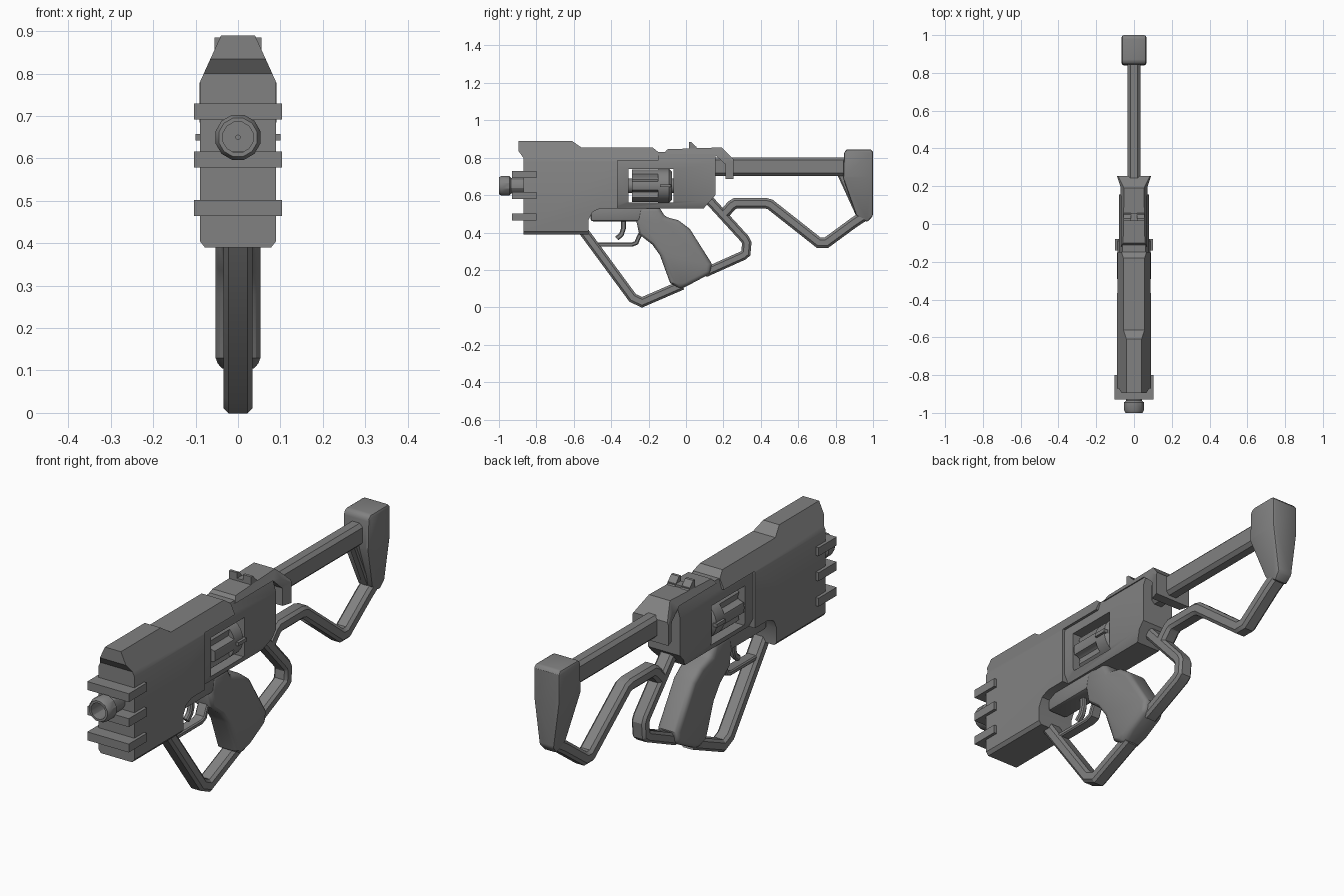
import bpy
import bmesh
import math
from mathutils import Vector

cube = bpy.data.objects.get("Cube")
if cube:
    bpy.data.objects.remove(cube, do_unlink=True)

# One flat gunmetal colour for everything
metal = bpy.data.materials.new("gunmetal grey")
metal.use_nodes = True
COLOUR = (0.22, 0.22, 0.22, 1)
metal.diffuse_color = COLOUR
metal.node_tree.nodes["Principled BSDF"].inputs["Base Color"].default_value = COLOUR


def finish(name, bm):
    """Turn a bmesh into a named, coloured object."""
    bmesh.ops.recalc_face_normals(bm, faces=bm.faces)
    mesh = bpy.data.meshes.new(name)
    bm.to_mesh(mesh)
    bm.free()
    mesh.materials.append(metal)
    obj = bpy.data.objects.new(name, mesh)
    bpy.context.collection.objects.link(obj)
    return obj


def place(axis, a, b, d):
    return {"x": (d, a, b), "y": (a, d, b), "z": (a, b, d)}[axis]


def prism(name, points, axis, low, high):
    """Extrude a flat outline along one axis."""
    bm = bmesh.new()
    ends = [[bm.verts.new(place(axis, a, b, d)) for a, b in points] for d in (low, high)]
    for ring in ends:
        bm.faces.new(ring)
    for i in range(len(points)):
        j = (i + 1) % len(points)
        bm.faces.new((ends[0][i], ends[0][j], ends[1][j], ends[1][i]))
    return finish(name, bm)


def box(name, x, y, z):
    return prism(name, [(y[0], z[0]), (y[1], z[0]), (y[1], z[1]), (y[0], z[1])], "x", *x)


def mirrored(half):
    return half + [(-a, b) for a, b in reversed(half)]


def apply_modifier(obj, mod):
    bpy.context.view_layer.objects.active = obj
    bpy.ops.object.modifier_apply(modifier=mod.name)


def combine(obj, other, operation):
    mod = obj.modifiers.new("cut", "BOOLEAN")
    mod.operation, mod.solver, mod.object = operation, "EXACT", other
    apply_modifier(obj, mod)
    bpy.data.objects.remove(other, do_unlink=True)


def shaped(name, profile, section, axis="y"):
    """Side profile trimmed by a mirrored section along another axis."""
    obj = prism(name, profile, "x", -0.3, 0.3)
    combine(obj, prism("trim", mirrored(section), axis, -2, 2), "INTERSECT")
    return obj


def bevel(obj, width, segments):
    mod = obj.modifiers.new("round", "BEVEL")
    mod.width, mod.segments = width, segments
    mod.limit_method, mod.angle_limit = "ANGLE", math.radians(40)
    apply_modifier(obj, mod)


def sweep(name, path, half_width, half_height):
    """Chamfered bar swept along a path in the side plane, with mitred corners."""
    pts = [Vector(p) for p in path]
    w, h = half_width, half_height
    c = min(w, h) * 0.45
    section = [(w, h - c), (w - c, h), (c - w, h), (-w, h - c),
               (-w, c - h), (c - w, -h), (w - c, -h), (w, c - h)]
    bm = bmesh.new()
    rings = []
    for i, p in enumerate(pts):
        before = (p - pts[i - 1]).normalized() if i else (pts[1] - p).normalized()
        after = (pts[i + 1] - p).normalized() if i < len(pts) - 1 else before
        t = (before + after).normalized()
        normal = Vector((-t.y, t.x)) / max(t.dot(before), 0.5)
        rings.append([bm.verts.new((a, *(p + normal * b))) for a, b in section])
    for r, s in zip(rings, rings[1:]):
        for k in range(8):
            m = (k + 1) % 8
            bm.faces.new((r[k], r[m], s[m], s[k]))
    bm.faces.new(rings[0])
    bm.faces.new(rings[-1])
    return finish(name, bm)


# Front housing with a sloped crown and rear notch
housing = shaped("front_housing", [
    (-.87, .39), (-.87, .8), (-.895, .835), (-.895, .89), (-.61, .89), (-.56, .855),
    (-.18, .855), (-.147, .83), (-.147, .785), (-.365, .785), (-.365, .528),
    (-.46, .528), (-.5, .51), (-.52, .47), (-.52, .39)],
    [(.022, .93), (.09, .78), (.09, .405), (.07, .38)])

# Rear receiver with the cylinder window
receiver = shaped("receiver", [
    (-.4, .528), (-.4, .79), (-.16, .79), (-.16, .83), (.157, .83), (.157, .6), (.094, .528)],
    [(.05, .87), (.08, .77), (.08, .57), (.05, .51)])
combine(receiver, box("window", (-.3, .3), (-.307, -.067), (.56, .74)), "DIFFERENCE")

# Fluted rotating cylinder, its collar and side lug
flutes = []
for i in range(72):
    dip = max(0, math.cos(math.radians(i * 30) + math.pi))
    radius = 0.089 - 0.022 * dip
    angle = math.radians(i * 5)
    flutes.append((radius * math.cos(angle), .65 + radius * math.sin(angle)))
prism("cylinder_fluted", flutes, "y", -.29, -.15)


def lathe(name, profile, sides):
    """Spin a closed (radius, y) profile around the bore axis."""
    bm = bmesh.new()
    rings = []
    for i in range(sides):
        a = math.tau * (i + 0.5) / sides
        rings.append([bm.verts.new((r * math.cos(a), y, .65 + r * math.sin(a)))
                      for r, y in profile])
    for i, ring in enumerate(rings):
        after = rings[(i + 1) % sides]
        for k in range(len(profile)):
            m = (k + 1) % len(profile)
            bm.faces.new((ring[k], ring[m], after[m], after[k]))
    return finish(name, bm)


lathe("cylinder_collar", [(.02, -.15), (.089, -.15), (.089, -.09), (.075, -.075), (.02, -.075)], 36)
lathe("cylinder_axle", [(.01, -.34), (.04, -.34), (.04, -.05), (.01, -.05)], 16)
box("cylinder_lug", (-.1, .1), (-.14, -.08), (.642, .658))

# Hollow muzzle
lathe("muzzle", [(.037, -1), (.047, -1), (.055, -.985), (.055, -.945), (.044, -.935),
                 (.044, -.85), (.005, -.85), (.005, -.9), (.037, -.9)], 12)

# Three clamp bars around the nose
for i, z in enumerate((.483, .598, .711)):
    box(f"clamp_bar_{i + 1}", (-.104, .104), (-.93, -.8), (z - .019, z + .019))

# Rear hood over the receiver
hood = shaped("rear_hood", [
    (-.12, .82), (-.1, .845), (.19, .855), (.255, .79), (.255, .685), (.21, .685),
    (.21, .765), (.15, .82)],
    [(.072, -.2), (.072, .2), (.092, .26)], "z")
combine(hood, prism("trim", mirrored([(.045, .87), (.095, .77), (.095, .6)]), "y", -1, 1), "INTERSECT")

# Rear sight: a low base with two ears
box("sight_base", (-.055, .055), (.015, .055), (.84, .86))
for side, name in ((-1, "right"), (1, "left")):
    x = sorted((side * .015, side * .055))
    prism(f"sight_ear_{name}", [(.015, .85), (.015, .885), (.028, .885), (.06, .85)], "x", *x)

# Stock tube, butt and lower stock loop
sweep("stock_tube", [(.14, .752), (.88, .752)], .034, .05)
butt = shaped("butt", [
    (.845, .83), (.86, .845), (.99, .845), (1, .83), (1, .49), (.97, .455), (.91, .49), (.84, .69)],
    [(.065, .9), (.065, .7), (.032, .45), (.032, .4)])
bevel(butt, .012, 2)
sweep("stock_brace", [(.825, .71), (.93, .48)], .02, .015)
sweep("stock_loop", [(.97, .5), (.9, .455), (.75, .345), (.71, .345), (.45, .55), (.425, .557),
                     (.265, .557), (.245, .545), (.19, .485)], .034, .028)

# Hand guards before and behind the grip
sweep("rear_guard", [(.1, .6), (.315, .365), (.325, .345), (.32, .29), (.305, .277), (.1, .185)],
      .034, .025)
sweep("front_guard", [(-.55, .41), (-.285, .05), (-.235, .027), (-.02, .12)], .034, .026)

# Rounded grip, narrower at the foot
grip = shaped("grip", [
    (-.265, .46), (-.25, .535), (-.14, .535), (-.115, .485), (-.04, .465), (.02, .42),
    (.137, .235), (.13, .18), (-.03, .095), (-.085, .13), (-.14, .28), (-.18, .335), (-.25, .39)],
    [(.053, .7), (.053, .13), (.03, .07)])
bevel(grip, .022, 3)

# Trigger frame, guard and trigger
frame = box("trigger_frame", (-.05, .05), (-.51, -.2), (.46, .55))
bevel(frame, .012, 2)
sweep("trigger_guard", [(-.5, .335), (-.29, .335), (-.265, .345), (-.255, .37), (-.24, .4)], .025, .011)
sweep("trigger", [(-.335, .48), (-.335, .42), (-.345, .39), (-.37, .368)], .012, .013)

# Smooth shading that keeps hard edges
bpy.ops.object.select_all(action="DESELECT")
for obj in bpy.context.collection.objects:
    if obj.type == "MESH" and metal.name in obj.data.materials:
        obj.select_set(True)
        bpy.context.view_layer.objects.active = obj
bpy.ops.object.shade_smooth_by_angle(angle=math.radians(30))
